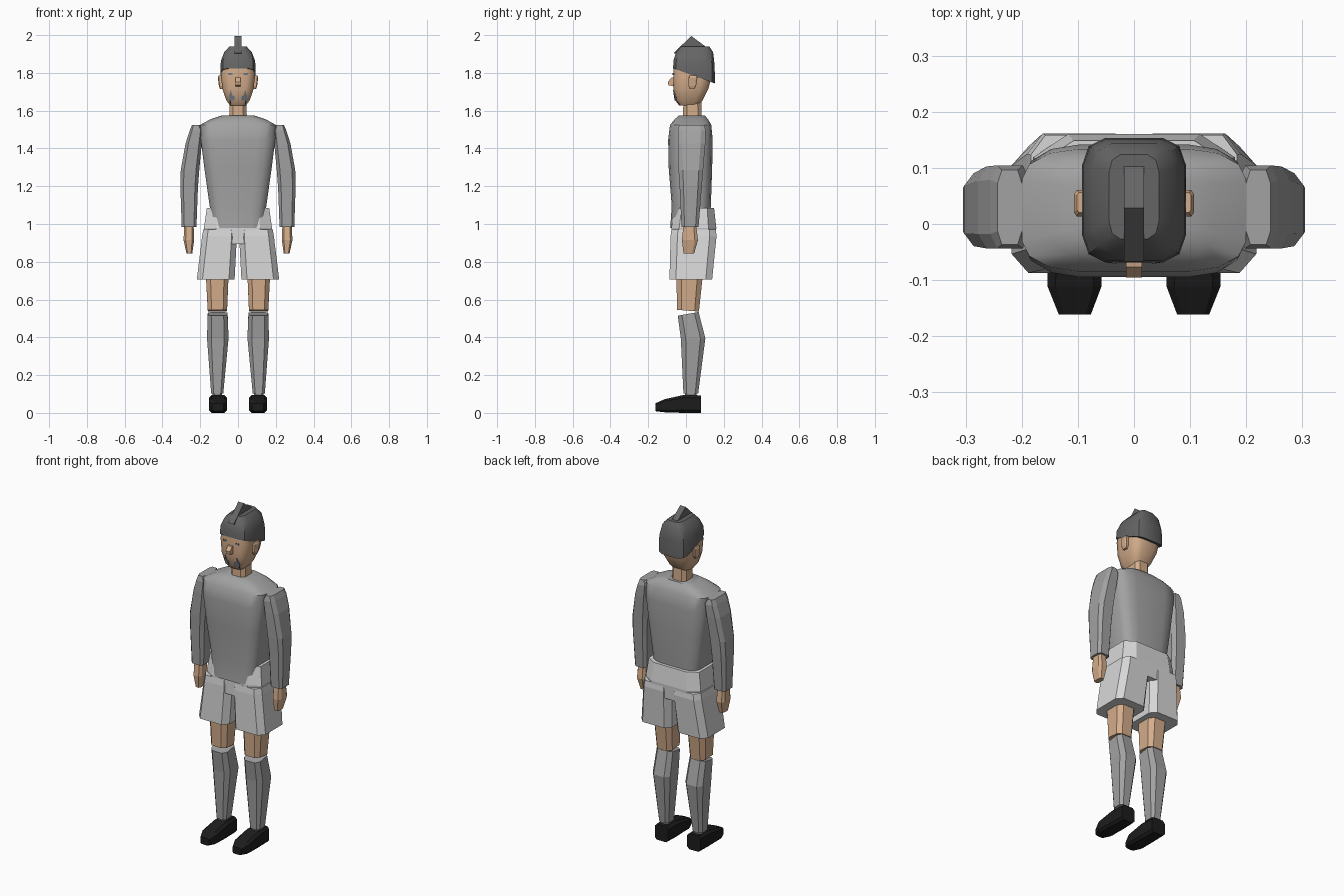
import bpy, bmesh, math
from mathutils import Vector

if "Cube" in bpy.data.objects:
    bpy.data.objects.remove(bpy.data.objects["Cube"])


def material(name, r, g, b):
    m = bpy.data.materials.new(name)
    m.diffuse_color = (r, g, b, 1)
    m.use_nodes = True
    m.node_tree.nodes["Principled BSDF"].inputs["Base Color"].default_value = m.diffuse_color
    return m


JERSEY = material("jersey grey", 0.36, 0.36, 0.36)
SHORTS = material("shorts pale grey", 0.68, 0.68, 0.68)
SKIN = material("skin", 0.66, 0.42, 0.26)
HAIR = material("hair dark grey", 0.13, 0.13, 0.13)
BLACK = material("shoe black", 0.012, 0.012, 0.012)
BEARD = material("beard slate", 0.17, 0.20, 0.24)
CHIN = material("chin beard charcoal", 0.06, 0.06, 0.065)


def ring(x0, x1, y0, y1, c, seg):
    """Rounded rectangle; c is the corner size as a share of each half side."""
    cx, cy, hx, hy = (x0 + x1) / 2, (y0 + y1) / 2, (x1 - x0) / 2, (y1 - y0) / 2
    pts = []
    for k, (sx, sy) in enumerate([(1, 1), (-1, 1), (-1, -1), (1, -1)]):
        for i in range(seg + 1):
            a = math.pi / 2 * (k + i / seg)
            pts.append((cx + hx * (sx * (1 - c) + c * math.cos(a)),
                        cy + hy * (sy * (1 - c) + c * math.sin(a))))
    return pts


def loft(name, rings, mat, c=0.35, seg=1, smooth=0, side=1, along_y=False):
    """Skin a stack of rings (height, x0, x1, y0, y1, tilt)."""
    bm = bmesh.new()
    loops = []
    for h, x0, x1, y0, y1, *t in rings:
        tilt = t[0] if t else 0
        loop = []
        for x, y in ring(x0, x1, y0, y1, c, seg):
            p = (x * side, h, y) if along_y else (x * side, y, h + tilt * y)
            loop.append(bm.verts.new(p))
        loops.append(loop)
    n = len(loops[0])
    for a, b in zip(loops, loops[1:]):
        for i in range(n):
            bm.faces.new((a[i], a[(i + 1) % n], b[(i + 1) % n], b[i]))
    bm.faces.new(loops[0])
    bm.faces.new(loops[-1])
    bmesh.ops.recalc_face_normals(bm, faces=bm.faces)
    return finish(name, bm, mat, smooth)


def prism(name, outline, x0, x1, mat):
    """Extrude a (y, z) outline across x."""
    bm = bmesh.new()
    a, b = [[bm.verts.new((x, y, z)) for y, z in outline] for x in (x0, x1)]
    n = len(a)
    for i in range(n):
        bm.faces.new((a[i], a[(i + 1) % n], b[(i + 1) % n], b[i]))
    bm.faces.new(a)
    bm.faces.new(b)
    bmesh.ops.recalc_face_normals(bm, faces=bm.faces)
    return finish(name, bm, mat, 0)


def finish(name, bm, mat, smooth):
    me = bpy.data.meshes.new(name)
    bm.to_mesh(me)
    bm.free()
    me.materials.append(mat)
    ob = bpy.data.objects.new(name, me)
    bpy.context.collection.objects.link(ob)
    if smooth:
        bpy.ops.object.select_all(action='DESELECT')
        bpy.context.view_layer.objects.active = ob
        ob.select_set(True)
        bpy.ops.object.shade_smooth_by_angle(angle=math.radians(smooth))
    return ob


# Torso
loft("jersey", [(0.985, -.135, .135, -.082, .125), (1.10, -.15, .15, -.074, .133),
                (1.30, -.178, .178, -.09, .14), (1.45, -.197, .197, -.093, .143),
                (1.53, -.20, .20, -.083, .135), (1.56, -.145, .145, -.058, .118),
                (1.58, -.085, .085, -.035, .10)], JERSEY, 0.5, 3, 40)
loft("shorts_waist", [(0.90, -.16, .16, -.075, .155), (0.985, -.18, .18, -.076, .162),
                      (1.09, -.165, .165, -.058, .15)], SHORTS, 0.35)

# Head
loft("neck", [(1.54, -.047, .047, -.015, .085), (1.67, -.045, .045, -.012, .082)], SKIN, 0.4)
loft("head", [(1.632, -.042, .042, -.035, .065), (1.66, -.062, .062, -.055, .09),
              (1.72, -.083, .083, -.064, .12), (1.80, -.091, .091, -.066, .14),
              (1.88, -.08, .08, -.06, .14)], SKIN, 0.5, 2, 45)
loft("hair", [(1.805, -.093, .093, -.067, .155, -.36), (1.865, -.091, .091, -.064, .153, -.12),
              (1.915, -.073, .073, -.05, .145), (1.945, -.045, .045, -.025, .125)],
     HAIR, 0.45, 2, 40)
prism("hair_crest", [(-.065, 1.91), (.03, 2.0), (.145, 1.915), (.11, 1.90), (-.03, 1.90)],
      -.018, .018, HAIR)
prism("nose", [(-.05, 1.785), (-.075, 1.78), (-.094, 1.758), (-.092, 1.74), (-.05, 1.73)],
      -.014, .014, SKIN)


def face_plate(name, outline, mat, side=1):
    """Thin patch of (x, z) points draped on the front of the head."""
    head = bpy.data.objects["head"]
    bm = bmesh.new()
    front, back = [], []
    for x, z in outline:
        hit, loc, _, _ = head.ray_cast(Vector((x * side, -1, z)), Vector((0, 1, 0)))
        y = loc.y if hit else -.04
        front.append(bm.verts.new((x * side, y - .004, z)))
        back.append(bm.verts.new((x * side, y + .004, z)))
    n = len(front)
    for i in range(n):
        bm.faces.new((front[i], front[(i + 1) % n], back[(i + 1) % n], back[i]))
    bm.faces.new(front)
    bm.faces.new(back)
    bmesh.ops.recalc_face_normals(bm, faces=bm.faces)
    finish(name, bm, mat, 0)


bpy.context.view_layer.update()
face_plate("chin_beard", [(-.04, 1.637), (.04, 1.637), (.045, 1.66), (-.045, 1.66)], CHIN)

for s, tag in ((1, "right"), (-1, "left")):
    # Face details
    face_plate("beard_" + tag, [(.018, 1.66), (.045, 1.66), (.05, 1.675), (.038, 1.715),
                                (.03, 1.685), (.018, 1.68)], BEARD, s)
    face_plate("eye_" + tag, [(.03, 1.795), (.052, 1.795), (.052, 1.805), (.03, 1.805)], BEARD, s)
    loft("ear_" + tag, [(1.72, .075, .096, .02, .045), (1.735, .075, .101, .015, .055),
                        (1.78, .075, .107, .015, .062), (1.792, .075, .102, .022, .058)],
         SKIN, 0.3, side=s)
    # Arm and hand
    loft("sleeve_" + tag, [(0.99, .22, .298, -.022, .068), (1.20, .212, .305, -.032, .085),
                           (1.29, .205, .303, -.038, .092), (1.43, .192, .278, -.042, .104),
                           (1.50, .186, .256, -.042, .106), (1.53, .20, .243, -.035, .098)],
         JERSEY, 0.35, side=s)
    loft("hand_" + tag, [(0.85, .242, .273, -.012, .045), (0.92, .232, .288, -.02, .065),
                         (1.0, .235, .285, -.012, .055)], SKIN, 0.4, side=s)
    # Leg: shorts, thigh, sock
    loft("shorts_leg_" + tag, [(0.712, .018, .218, -.086, .14), (0.94, .006, .19, -.08, .163),
                               (0.975, .01, .184, -.076, .16)], SHORTS, 0.3, side=s)
    loft("thigh_" + tag, [(0.547, .058, .16, -.045, .07, -.08), (0.73, .05, .17, -.05, .09),
                          (0.85, .05, .17, -.05, .09)], SKIN, 0.4, side=s)
    loft("sock_" + tag, [(0.108, .078, .142, -.012, .066), (0.40, .05, .164, -.026, .104),
                         (0.527, .055, .16, -.042, .068, .18)], JERSEY, 0.4, side=s)
    # Shoe, heel to toe
    loft("shoe_" + tag, [(.08, .062, .15, .005, .098), (-.01, .058, .153, .005, .10),
                         (-.11, .058, .154, .008, .078), (-.16, .077, .134, .014, .056)],
         BLACK, 0.3, side=s, along_y=True)
    # Ankle
    loft("ankle_" + tag, [(0.08, .085, .135, -.005, .058), (0.115, .085, .135, -.005, .058)],
         JERSEY, 0.4, side=s)

# Settle the figure on the ground and centre it in depth
obs = list(bpy.context.collection.objects)
pts = [v.co for o in obs for v in o.data.vertices]
low = min(p.z for p in pts)
mid = (min(p.y for p in pts) + max(p.y for p in pts)) / 2
for o in obs:
    o.location = (0, -mid, -low)
